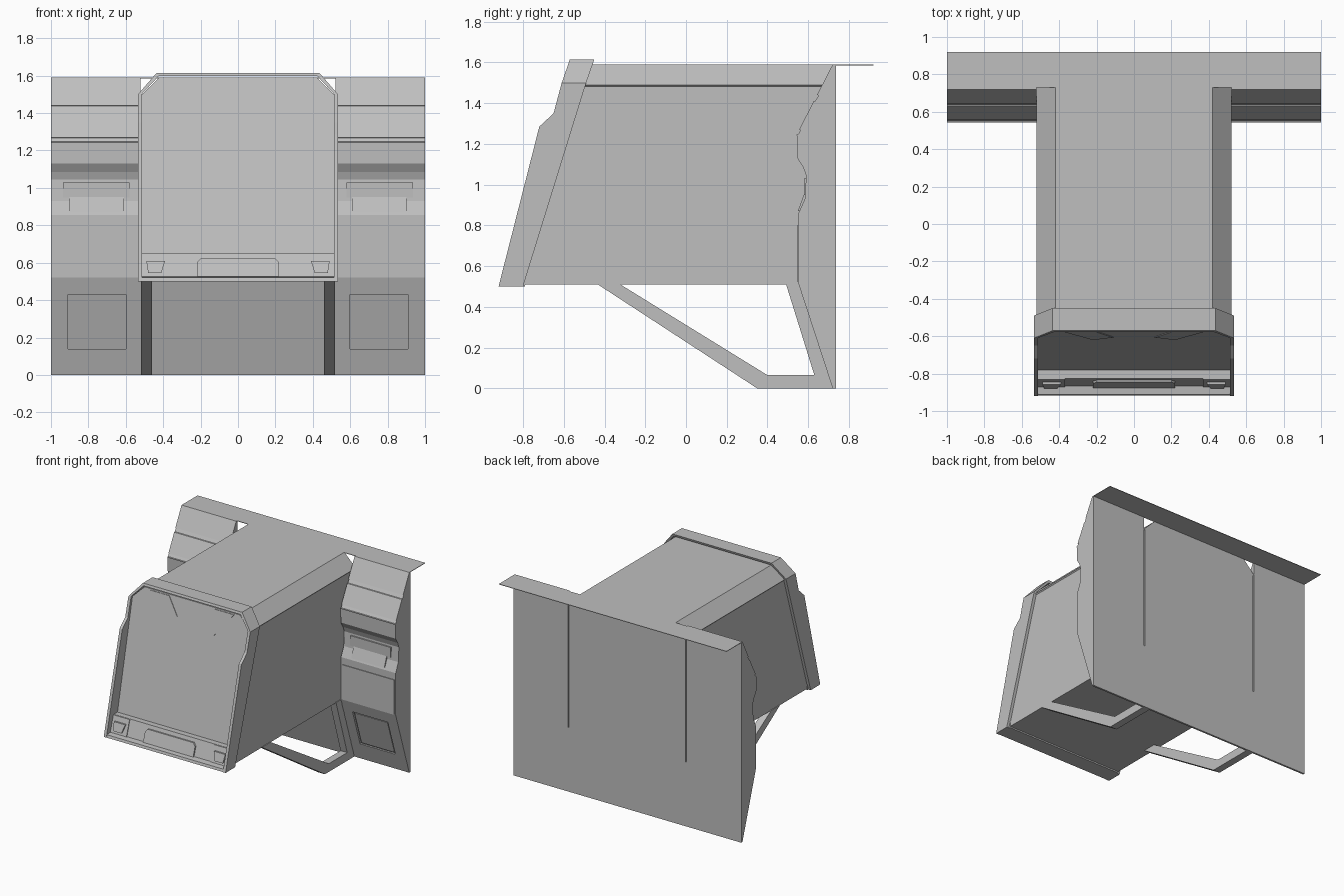
import bpy
import bmesh

if "Cube" in bpy.data.objects:
    bpy.data.objects.remove(bpy.data.objects["Cube"], do_unlink=True)

GREY = (0.52, 0.52, 0.52, 1)
grey = bpy.data.materials.new("plain grey")
grey.use_nodes = True
grey.diffuse_color = GREY
grey.node_tree.nodes["Principled BSDF"].inputs["Base Color"].default_value = GREY


def loft(name, first, last):
    """Closed solid between two matching loops of points."""
    bm = bmesh.new()
    a = [bm.verts.new(p) for p in first]
    b = [bm.verts.new(p) for p in last]
    n = len(a)
    bm.faces.new(a)
    bm.faces.new(b[::-1])
    for i in range(n):
        j = (i + 1) % n
        bm.faces.new((a[j], a[i], b[i], b[j]))
    bmesh.ops.recalc_face_normals(bm, faces=bm.faces)
    mesh = bpy.data.meshes.new(name)
    bm.to_mesh(mesh)
    bm.free()
    mesh.materials.append(grey)
    obj = bpy.data.objects.new(name, mesh)
    bpy.context.collection.objects.link(obj)
    return obj


def prism(name, profile, x0, x1):
    """Side profile (y, z) extruded along x."""
    return loft(name, [(x0, y, z) for y, z in profile], [(x1, y, z) for y, z in profile])


def slab(name, outline, front, back):
    """Front outline (x, z) between two leaning planes y = f(z)."""
    return loft(name, [(x, front(z), z) for x, z in outline],
                [(x, back(z), z) for x, z in outline])


def both(half):
    """Complete a half outline by mirroring it in x."""
    return half + [(-x, z) for x, z in half[::-1]]


def rect(x0, x1, z0, z1):
    return [(x0, z0), (x1, z0), (x1, z1), (x0, z1)]


def line(y0, z0, y1, z1, shift=0):
    """Leaning plane through two (y, z) points, shifted along y."""
    return lambda z: y0 + (y1 - y0) * (z - z0) / (z1 - z0) + shift


def cut(target, cutter):
    cutter.hide_render = True
    mod = target.modifiers.new("recess", "BOOLEAN")
    mod.operation = "DIFFERENCE"
    mod.solver = "EXACT"
    mod.object = cutter
    bpy.context.view_layer.objects.active = target
    bpy.ops.object.modifier_apply(modifier=mod.name)
    bpy.data.objects.remove(cutter, do_unlink=True)


BACK = 0.735
foot = (0.72, 0.0, 0.55, 0.52)       # lower wall slope
brow = (0.555, 1.27, 0.72, 1.59)     # upper wall slope
glass = (-0.78, 0.65, -0.57, 1.60)   # large front panel
sill = (-0.865, 0.525, -0.825, 0.65)  # strip below the front panel

# Wall profile with two shallow grooves in the upper slope
wall_profile = [(BACK, 0), (0.72, 0), (0.55, 0.52), (0.55, 0.855), (0.583, 0.93),
                (0.59, 1.045), (0.575, 1.085), (0.547, 1.13), (0.545, 1.24)]
for low, high in ((1.245, 1.27), (1.41, 1.44)):
    surface = line(*brow)
    wall_profile += [(surface(low), low), (surface(low) + 0.008, low + 0.002),
                     (surface(high) + 0.008, high - 0.002), (surface(high), high)]
wall_profile += [(0.72, 1.59), (BACK, 1.59)]

# Side walls with their panels
for side, s in (("left", 1), ("right", -1)):
    wall = prism(side + "_wall", wall_profile, 0.52 * s, s)
    cut(wall, slab("recess_cutter", rect(0.60 * s, 0.91 * s, 0.14, 0.43),
                   line(*foot, -0.05), line(*foot, 0.015)))
    slab(side + "_hatch", rect(0.61 * s, 0.90 * s, 0.15, 0.42),
         line(*foot, 0.007), line(*foot, 0.02))
    slab(side + "_wall_screen", rect(0.53 * s, 0.99 * s, 0.525, 0.80),
         lambda z: 0.544, lambda z: 0.555)
    slab(side + "_control_box", rect(0.58 * s, 0.935 * s, 0.95, 1.03),
         lambda z: 0.579, lambda z: 0.60)
    slab(side + "_control_shelf", rect(0.61 * s, 0.90 * s, 0.87, 0.955),
         line(0.549, 0.87, 0.58, 0.955), line(0.57, 0.87, 0.60, 0.955))

# Wall below the body and the flat ledge on top
prism("lower_centre_wall", [(BACK, 0), (0.72, 0), (0.553, 0.51), (BACK, 0.51)], -0.52, 0.52)
prism("top_ledge", [(BACK - 0.005, 1.586), (0.92, 1.586), (0.92, 1.59), (BACK - 0.005, 1.59)], -1, 1)

# Body with chamfered roof edges and a small lip along the sides
slab("body", both([(0.512, 0.51), (0.512, 1.482), (0.52, 1.49), (0.42, 1.59)]),
     line(*glass), lambda z: BACK)

# Cheeks and hood framing the front panel
for side, s in (("left", 1), ("right", -1)):
    prism(side + "_cheek", [(-0.92, 0.5), (-0.72, 1.285), (-0.65, 1.35), (-0.61, 1.5),
                            (-0.49, 1.5), (-0.80, 0.5)], 0.512 * s, 0.535 * s)
hood = [(0.535, 1.5), (0.435, 1.615)]
inside = [(0.515, 1.5), (0.425, 1.597)]
slab("hood", both(hood) + both(inside)[::-1],
     line(-0.61, 1.5, -0.57, 1.615), line(-0.49, 1.5, -0.45, 1.615))

# Strip below the front panel
prism("front_sill", [(-0.79, 0.5), (-0.918, 0.5), (-0.912, 0.52), (-0.865, 0.525),
                     (-0.825, 0.65), (-0.77, 0.65)], -0.515, 0.515)
slab("sill_centre_tab", both([(0.22, 0.525), (0.22, 0.60), (0.20, 0.622)]),
     line(*sill, -0.012), line(*sill, 0.01))

for side, s in (("left", 1), ("right", -1)):
    # Small sill fittings
    slab(side + "_sill_plate", rect(0.37 * s, 0.515 * s, 0.525, 0.648),
         line(*sill, -0.006), line(*sill, 0.01))
    slab(side + "_sill_block", [(0.41 * s, 0.545), (0.48 * s, 0.545), (0.49 * s, 0.61),
                                (0.39 * s, 0.61)], line(*sill, -0.02), line(*sill, 0.01))
    # Facets at the top of the front panel
    slab(side + "_glass_facet", [(0.37 * s, 1.58), (0.20 * s, 1.58), (0.11 * s, 1.45),
                                 (0.22 * s, 1.39)], line(*glass, -0.004), line(*glass, 0.01))
    # Support frame under the body
    prism(side + "_support", [(-0.44, 0.515), (0.35, 0), (0.722, 0), (0.555, 0.515),
                              (0.49, 0.515), (0.63, 0.065), (0.40, 0.065), (-0.33, 0.515)],
          0.46 * s, 0.518 * s)
